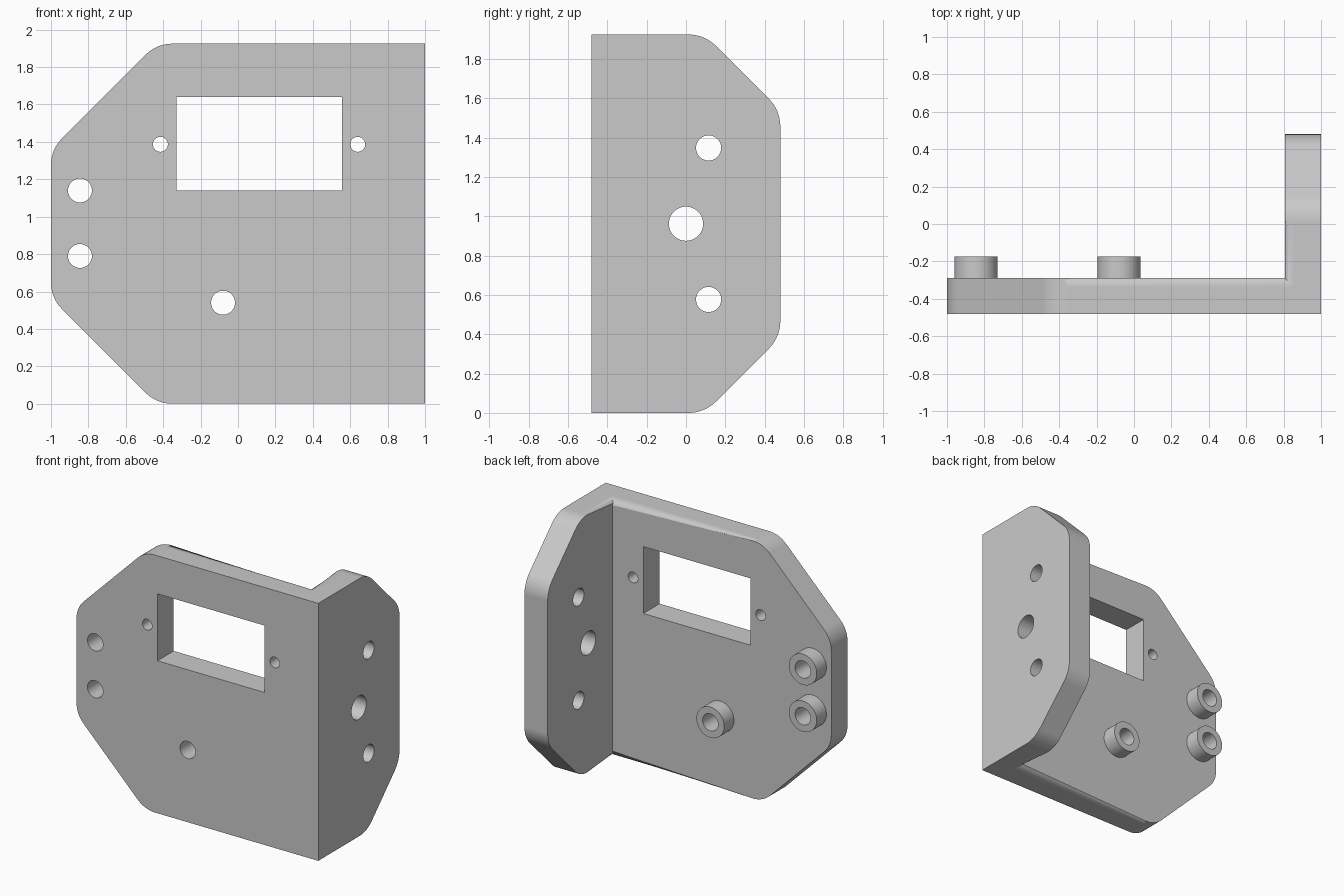
import bpy, bmesh, math
from mathutils import Vector

cube = bpy.data.objects.get("Cube")
if cube:
    bpy.data.objects.remove(cube, do_unlink=True)

HEIGHT, THICK, DEPTH = 1.925, 0.192, 0.48
ROUND, FILLET = 0.2, 0.05

grey = bpy.data.materials.new("plain_grey")
grey.use_nodes = True
colour = (0.59, 0.59, 0.59, 1)
grey.diffuse_color = colour
grey.node_tree.nodes["Principled BSDF"].inputs["Base Color"].default_value = colour


def rounded(corner, before, after, steps=8):
    """Arc replacing a 45 degree corner."""
    a, b = (before - corner).normalized(), (after - corner).normalized()
    centre = corner + (a + b).normalized() * ROUND / math.cos(math.pi / 8)
    t = ROUND * math.tan(math.pi / 8)
    start, end = corner + a * t - centre, corner + b * t - centre
    return [centre + start.lerp(end, i / steps).normalized() * ROUND for i in range(steps + 1)]


def plate(name, joint, tip, chamfer, place):
    """Plate with two clipped corners and a filleted inner rim; place maps (u, depth, z)."""
    shoulder = tip - math.copysign(chamfer, tip - joint)
    p = [Vector(c) for c in ((joint, 0), (shoulder, 0), (tip, chamfer),
                             (tip, HEIGHT - chamfer), (shoulder, HEIGHT), (joint, HEIGHT))]
    outline = [p[0]]
    for i in range(1, 5):
        outline += rounded(p[i], p[i - 1], p[i + 1])
    outline.append(p[5])
    bm = bmesh.new()
    outer = [bm.verts.new(place(q.x, 0, q.y)) for q in outline]
    inner = [bm.verts.new(place(q.x, THICK, q.y)) for q in outline]
    n = len(outline)
    bm.faces.new(outer)
    bm.faces.new(inner[::-1])
    for i in range(n):
        j = (i + 1) % n
        bm.faces.new((outer[j], outer[i], inner[i], inner[j]))
    rim = [bm.edges.get((inner[i], inner[i + 1])) for i in range(n - 1)]
    bmesh.ops.bevel(bm, geom=rim, offset=FILLET, offset_type='OFFSET', segments=6,
                    profile=0.5, affect='EDGES', clamp_overlap=False)
    bmesh.ops.recalc_face_normals(bm, faces=bm.faces)
    mesh = bpy.data.meshes.new(name)
    bm.to_mesh(mesh)
    bm.free()
    obj = bpy.data.objects.new(name, mesh)
    bpy.context.collection.objects.link(obj)
    mesh.materials.append(grey)
    return obj


def cylinder(name, centre, radius, length, axis):
    turn = (math.pi / 2, 0, 0) if axis == "y" else (0, math.pi / 2, 0)
    bpy.ops.mesh.primitive_cylinder_add(vertices=48, radius=radius, depth=length,
                                        location=centre, rotation=turn)
    obj = bpy.context.object
    obj.name = name
    obj.data.materials.append(grey)
    return obj


def combine(target, tool, operation):
    mod = target.modifiers.new(tool.name, 'BOOLEAN')
    mod.operation, mod.solver, mod.object = operation, 'EXACT', tool
    bpy.context.view_layer.objects.active = target
    bpy.ops.object.modifier_apply(modifier=mod.name)
    bpy.data.objects.remove(tool, do_unlink=True)


# Two plates meeting at a right angle
bracket = plate("angle_bracket", 1, -1, 0.565, lambda u, d, z: (u, d - DEPTH, z))
side = plate("side_plate", -DEPTH, DEPTH, 0.385, lambda u, d, z: (1 - d, u, z))
combine(bracket, side, 'UNION')

# Raised bosses on the back, bored right through
bosses = [(-0.845, 1.14), (-0.845, 0.79), (-0.08, 0.54)]
back = THICK - DEPTH
for x, z in bosses:
    combine(bracket, cylinder("boss", (x, back + 0.035, z), 0.115, 0.16, "y"), 'UNION')
for x, z in bosses:
    combine(bracket, cylinder("boss_bore", (x, back, z), 0.064, 1, "y"), 'DIFFERENCE')

# Small screw holes beside the window
for x in (-0.415, 0.64):
    combine(bracket, cylinder("screw_hole", (x, back, 1.387), 0.04, 0.8, "y"), 'DIFFERENCE')

# Holes through the side plate
for y, z, r in ((0.115, 1.348, 0.064), (0, HEIGHT / 2, 0.087), (0.115, 0.577, 0.064)):
    combine(bracket, cylinder("side_hole", (0.9, y, z), r, 0.5, "x"), 'DIFFERENCE')

# Rectangular window
bpy.ops.mesh.primitive_cube_add(size=1, location=(0.1125, back, 1.39))
window = bpy.context.object
window.name = "window_cutter"
window.scale = (0.885, 0.8, 0.5)
window.data.materials.append(grey)
combine(bracket, window, 'DIFFERENCE')

# Smooth fillets with crisp edges
bpy.ops.object.select_all(action='DESELECT')
bracket.select_set(True)
bpy.context.view_layer.objects.active = bracket
bpy.ops.object.shade_smooth_by_angle(angle=math.radians(30))
weighted = bracket.modifiers.new("even_normals", 'WEIGHTED_NORMAL')
weighted.keep_sharp = True
